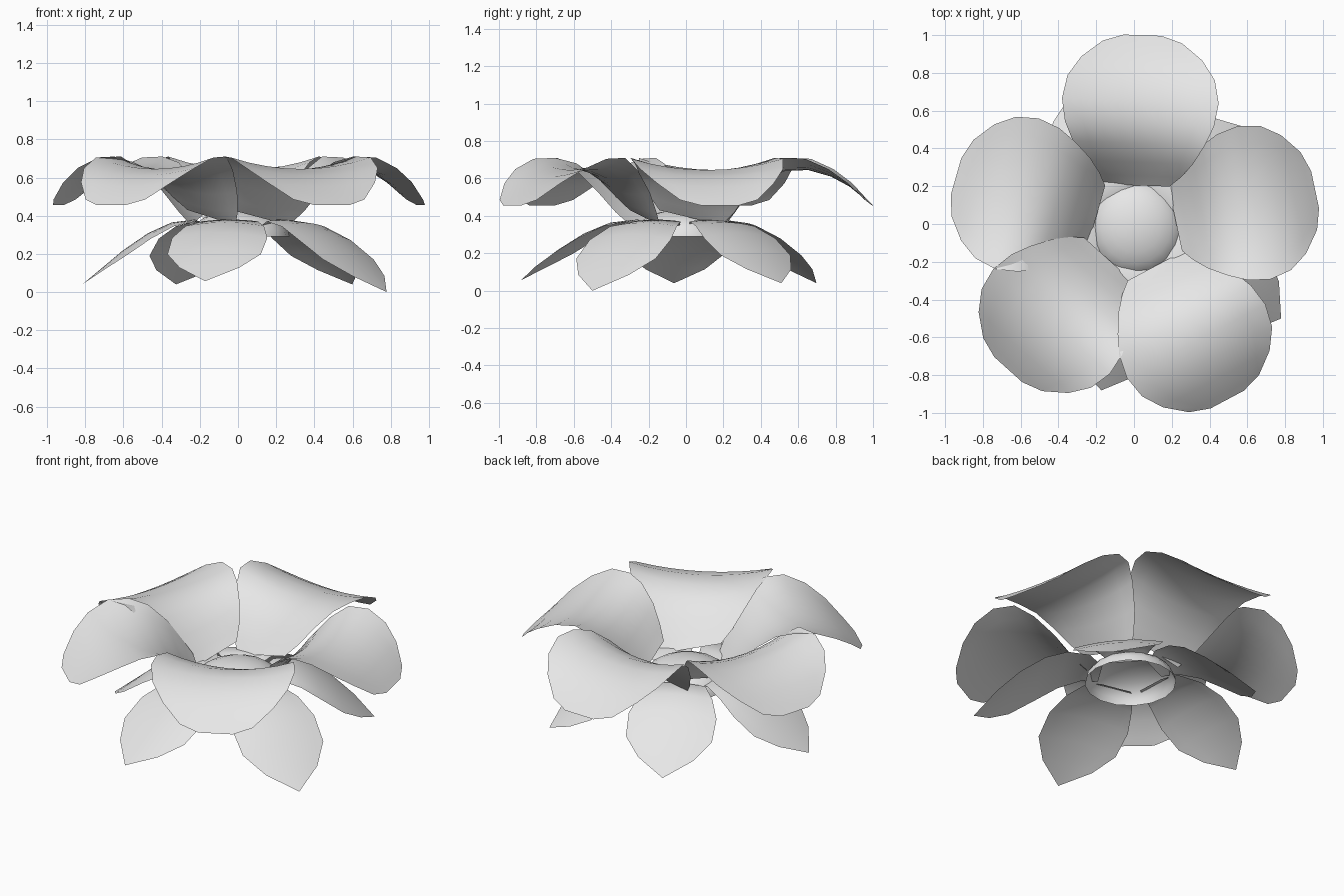
import bpy
import bmesh
from math import cos, sin, radians

if "Cube" in bpy.data.objects:
    bpy.data.objects.remove(bpy.data.objects["Cube"], do_unlink=True)

CENTRE = (0.01, -0.02)

pale_grey = bpy.data.materials.new("pale_grey")
pale_grey.use_nodes = True
pale_grey.diffuse_color = (0.8, 0.8, 0.8, 1)
pale_grey.node_tree.nodes["Principled BSDF"].inputs["Base Color"].default_value = (0.8, 0.8, 0.8, 1)


def finish(bm, name):
    """Turn a bmesh into a smooth, coloured object."""
    mesh = bpy.data.meshes.new(name)
    bm.to_mesh(mesh)
    bm.free()
    mesh.materials.append(pale_grey)
    mesh.polygons.foreach_set("use_smooth", [True] * len(mesh.polygons))
    obj = bpy.data.objects.new(name, mesh)
    bpy.context.scene.collection.objects.link(obj)


def leaf(name, stations, angle, reach, dip=1.0, columns=8):
    """Loft a thin blade through (radius, height, half width, edge lift, tilt)."""
    bm = bmesh.new()
    a = radians(angle)
    top = max(s[1] for s in stations)
    rows = []
    for r, z, width, lift, tilt in stations:
        row = []
        for i in range(columns + 1):
            u = 2 * i / columns - 1
            along, across = r * reach, u * width
            row.append(bm.verts.new((
                CENTRE[0] + along * cos(a) - across * sin(a),
                CENTRE[1] + along * sin(a) + across * cos(a),
                top - (top - z) * dip + lift * u * u - tilt * u)))
        rows.append(row)
    for low, high in zip(rows, rows[1:]):
        for i in range(columns):
            bm.faces.new((low[i], high[i], high[i + 1], low[i + 1]))
    bmesh.ops.remove_doubles(bm, verts=bm.verts, dist=0.0005)
    finish(bm, name)


# Upper ring: broad cupped petals, overlapping like a pinwheel at the base
petal_shape = [
    (0.22, 0.39, 0.17, 0.0, 0.04),
    (0.27, 0.44, 0.23, 0.02, 0.04),
    (0.34, 0.52, 0.29, 0.04, 0.035),
    (0.44, 0.60, 0.35, 0.06, 0.02),
    (0.54, 0.64, 0.395, 0.07, 0.0),
    (0.66, 0.645, 0.415, 0.06, 0.0),
    (0.78, 0.61, 0.39, 0.04, 0.0),
    (0.88, 0.555, 0.32, 0.02, 0.0),
    (0.965, 0.485, 0.21, 0.0, 0.0),
    (1.0, 0.455, 0.10, 0.0, 0.0),
]
petals = [(88, 1.02), (164, 0.99), (228, 1.01), (298, 1.03), (12, 0.97)]
for n, (angle, reach) in enumerate(petals, 1):
    leaf(f"petal_{n}", petal_shape, angle, reach)

# Lower ring: narrower pointed sepals that droop outwards
sepal_shape = [
    (0.17, 0.34, 0.09, 0.0, 0.0),
    (0.25, 0.38, 0.15, -0.01, 0.0),
    (0.38, 0.365, 0.21, -0.02, 0.0),
    (0.51, 0.31, 0.255, -0.03, 0.0),
    (0.65, 0.22, 0.25, -0.03, 0.0),
    (0.77, 0.125, 0.16, -0.01, 0.0),
    (0.88, 0.04, 0.0, 0.0, 0.0),
]
sepals = [(258, 1.0, 0.95), (328, 1.03, 1.118), (42, 0.9, 1.0),
          (115, 0.9, 1.0), (183, 0.94, 1.0)]
for n, (angle, reach, dip) in enumerate(sepals, 1):
    leaf(f"sepal_{n}", sepal_shape, angle, reach, dip)

# Hollow dome at the heart of the flower
bm = bmesh.new()
bmesh.ops.create_uvsphere(bm, u_segments=16, v_segments=12, radius=1)
lower = [v for v in bm.verts if v.co.z < -0.01]
bmesh.ops.delete(bm, geom=lower, context="VERTS")
bmesh.ops.scale(bm, vec=(0.26, 0.265, 0.145), verts=bm.verts)
bmesh.ops.translate(bm, vec=(CENTRE[0], CENTRE[1], 0.29), verts=bm.verts)
finish(bm, "flower_centre")
